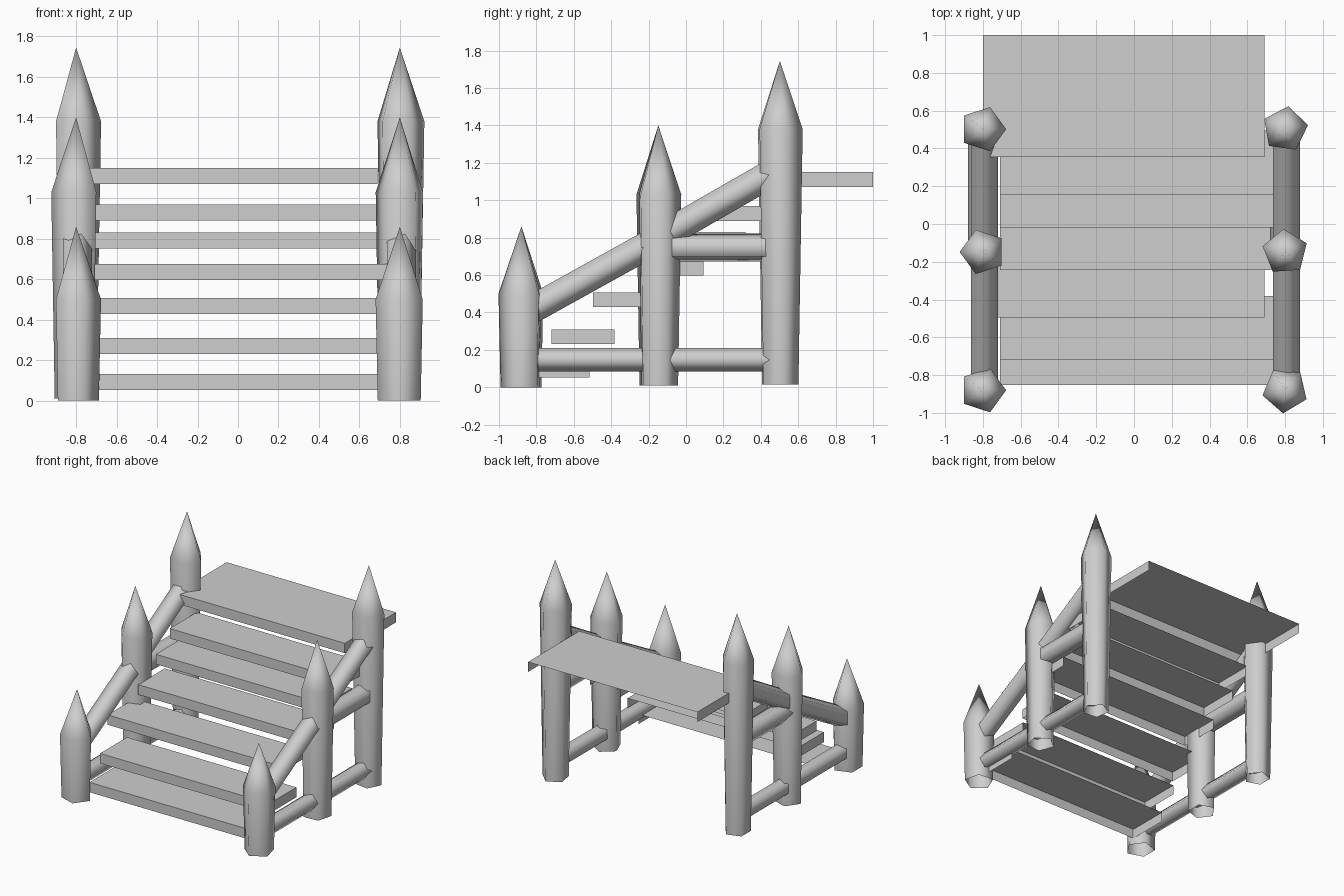
import bpy, bmesh, math
from mathutils import Vector

cube = bpy.data.objects.get("Cube")
if cube:
    bpy.data.objects.remove(cube, do_unlink=True)

GREY = (0.62, 0.62, 0.62, 1.0)
grey = bpy.data.materials.new("plain_grey")
grey.use_nodes = True
grey.diffuse_color = GREY
grey.node_tree.nodes["Principled BSDF"].inputs["Base Color"].default_value = GREY

SIDES = 5


def finish(name, bm, smooth):
    mesh = bpy.data.meshes.new(name)
    bm.to_mesh(mesh)
    bm.free()
    mesh.materials.append(grey)
    if smooth:
        for poly in mesh.polygons:
            poly.use_smooth = True
        mesh.set_sharp_from_angle(angle=math.radians(80))
    obj = bpy.data.objects.new(name, mesh)
    bpy.context.collection.objects.link(obj)


def ring(bm, centre, u, v, radius, turn):
    """One pentagon of vertices in the plane of u and v."""
    angles = [math.radians(turn) + math.tau * i / SIDES for i in range(SIDES)]
    return [bm.verts.new(centre + radius * (u * math.cos(a) + v * math.sin(a))) for a in angles]


def bridge(bm, lower, upper):
    for i in range(SIDES):
        j = (i + 1) % SIDES
        bm.faces.new((lower[i], lower[j], upper[j], upper[i]))


def post(name, x, y, foot, shoulder, tip, foot_radius, turn):
    """Slightly flared hollow log with a sharpened top and an open foot."""
    bm = bmesh.new()
    u, v = Vector((1, 0, 0)), Vector((0, 1, 0))
    low = ring(bm, Vector((x, y, foot)), u, v, foot_radius, turn)
    high = ring(bm, Vector((x, y, shoulder)), u, v, 0.123, turn)
    bridge(bm, low, high)
    point = bm.verts.new((x, y, tip))
    for i in range(SIDES):
        bm.faces.new((high[i], high[(i + 1) % SIDES], point))
    finish(name, bm, True)


def rail(name, x, start, end, radius, turn):
    """Open log between two (y, z) points; turn is measured from +x."""
    bm = bmesh.new()
    a, b = (Vector((x, y, z)) for y, z in (start, end))
    across = Vector((1, 0, 0))
    along = (b - a).normalized()
    down = along.cross(across)
    first = ring(bm, a, across, down, radius, turn)
    last = ring(bm, b, across, down, radius, turn)
    bridge(bm, first, last)
    bmesh.ops.recalc_face_normals(bm, faces=bm.faces)
    finish(name, bm, True)


def plank(name, left, y0, y1, z0, thick=0.079, width=1.49):
    """Board shell without an underside or a back face."""
    bm = bmesh.new()
    bmesh.ops.create_cube(bm, size=1)
    bm.normal_update()
    hidden = [f for f in bm.faces if f.normal.z < -0.5 or f.normal.y > 0.5]
    bmesh.ops.delete(bm, geom=hidden, context='FACES')
    size = Vector((width, y1 - y0, thick))
    centre = Vector((left + width / 2, (y0 + y1) / 2, z0 + thick / 2))
    for vert in bm.verts:
        vert.co = vert.co * size + centre
    finish(name, bm, False)


# Pointed posts: y, foot, shoulder, tip, foot radius, turn on the -x and +x side
POSTS = {
    "front": (-0.88, 0.0, 0.5, 0.86, 0.112, 0, 49),
    "middle": (-0.148, 0.01, 1.03, 1.4, 0.106, 36, 22),
    "back": (0.502, 0.015, 1.38, 1.745, 0.1, 0, 10),
}
for place, (y, foot, shoulder, tip, radius, *turns) in POSTS.items():
    for label, x, turn in zip(("right", "left"), (-0.8, 0.8), turns):
        post(f"{place}_{label}_post", x, y, foot, shoulder, tip, radius, turn)

# Side rails
for label, x in (("right", -0.8), ("left", 0.8)):
    rail(f"{label}_front_handrail", x, (-0.88, 0.385), (-0.15, 0.79), 0.079, 0)
    rail(f"{label}_back_handrail", x, (-0.13, 0.807), (0.48, 1.157), 0.079, 0)
    rail(f"{label}_front_low_rail", x, (-0.88, 0.147), (-0.15, 0.147), 0.065, 0)
    rail(f"{label}_back_low_rail", x, (-0.15, 0.147), (0.5, 0.147), 0.065, 0)
    rail(f"{label}_middle_rail", x, (-0.15, 0.747), (0.5, 0.747), 0.079, 36)

# Stair treads: left edge, front edge, underside height
TREADS = [(-0.71, -0.853, 0.053), (-0.71, -0.718, 0.231), (-0.8, -0.496, 0.429),
          (-0.71, -0.243, 0.597), (-0.71, -0.018, 0.752), (-0.71, 0.157, 0.89)]
for number, (left, front, under) in enumerate(TREADS, 1):
    plank(f"tread_{number}", left, front, front + 0.337, under)

# Top landing
plank("landing", -0.8, 0.356, 1.0, 1.071)
